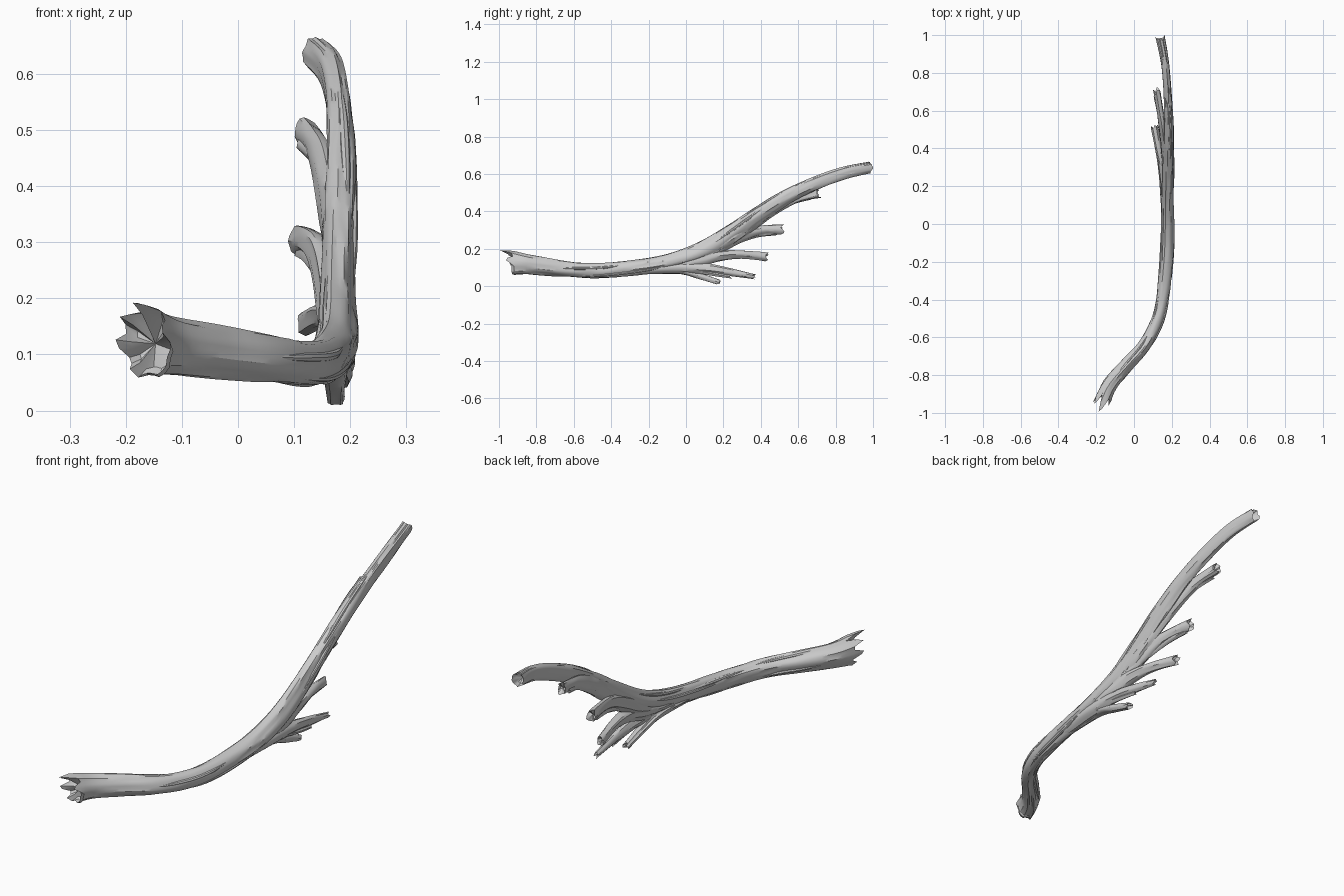
import bpy, bmesh, math, random
from mathutils import Vector, noise

if "Cube" in bpy.data.objects:
    bpy.data.objects.remove(bpy.data.objects["Cube"])

random.seed(4)
UP = Vector((0, 0, 1))


def spline(stations, spacing):
    """Catmull-Rom through (x, y, z, half width, half height) stations."""
    p = [stations[0]] + stations + [stations[-1]]
    out = []
    for i in range(1, len(p) - 2):
        a, b, c, d = p[i - 1:i + 3]
        n = max(2, round((Vector(c[:3]) - Vector(b[:3])).length / spacing))
        for k in range(n):
            t = k / n
            out.append([0.5 * (2 * q + (r - o) * t + (2 * o - 5 * q + 4 * r - s) * t * t
                               + (3 * q - o - 3 * r + s) * t ** 3)
                        for o, q, r, s in zip(a, b, c, d)])
    out.append(list(stations[-1]))
    return out


def frames(path):
    """Centre, tangent, side and up vectors for each path point."""
    res = []
    for i, p in enumerate(path):
        t = Vector(path[min(i + 1, len(path) - 1)][:3]) - Vector(path[max(i - 1, 0)][:3])
        t.normalize()
        side = t.cross(UP).normalized()
        res.append((Vector(p[:3]), t, side, side.cross(t)))
    return res


def spike_offset(deg, spikes, base):
    """Jagged end: triangular teeth (angle, length, half width) around the rim."""
    best = base
    for a, length, width in spikes:
        d = abs((deg - a + 180) % 360 - 180)
        best = max(best, base + (length - base) * (1 - d / width))
    return best


def limb(name, stations, sides=20, spacing=0.025, grain=0.2, seed=0.0,
         start=None, end=None, hollow=0.02):
    """Grained wooden tube with broken, hollowed ends."""
    path = spline(stations, spacing)
    fr = frames(path)
    bm = bmesh.new()
    rings, s = [], 0.0
    for i, (c, t, side, up) in enumerate(fr):
        if i:
            s += (c - fr[i - 1][0]).length
        ring = []
        for k in range(sides):
            a = 2 * math.pi * k / sides
            b = a + s * 0.9 + seed
            n = noise.noise(Vector((math.cos(b) * 1.9, math.sin(b) * 1.9, s * 2.2 + seed * 7)))
            groove = max(0, 1 - abs(n) * 6)
            r = 1 + grain * (n * 0.9 - groove * 0.45 + 0.12)
            co = c + side * math.cos(a) * path[i][3] * r + up * math.sin(a) * path[i][4] * r
            for idx, spec, sgn in ((0, start, -1), (len(fr) - 1, end, 1)):
                if i == idx and spec:
                    co += t * sgn * spike_offset(math.degrees(a), *spec)
            ring.append(bm.verts.new(co))
        rings.append(ring)
    for r0, r1 in zip(rings, rings[1:]):
        for k in range(sides):
            j = (k + 1) % sides
            bm.faces.new((r0[k], r0[j], r1[j], r1[k]))
    for ring, (c, t, _, _), sgn in ((rings[0], fr[0], 1), (rings[-1], fr[-1], -1)):
        inner = [bm.verts.new(c + (v.co - c) * 0.72 + t * sgn * hollow * 0.6) for v in ring]
        mid = bm.verts.new(c + t * sgn * hollow)
        for k in range(sides):
            j = (k + 1) % sides
            bm.faces.new((ring[k], ring[j], inner[j], inner[k]))
            bm.faces.new((inner[k], inner[j], mid))
    bmesh.ops.recalc_face_normals(bm, faces=bm.faces)
    me = bpy.data.meshes.new(name)
    bm.to_mesh(me)
    bm.free()
    me.polygons.foreach_set("use_smooth", [True] * len(me.polygons))
    me.set_sharp_from_angle(angle=math.radians(32))
    ob = bpy.data.objects.new(name, me)
    bpy.context.collection.objects.link(ob)
    return path


def teeth(length):
    """Random small broken rim."""
    return ([(random.uniform(0, 90) + 90 * q, length * random.uniform(0.5, 1), 45)
             for q in range(4)], -length * 0.4)


# main stem, from the splintered butt to the raised tip
main = [(-.165, -.93, .123, .044, .062), (-.125, -.85, .115, .040, .050),
        (-.040, -.75, .103, .035, .045), (.050, -.65, .092, .032, .041),
        (.115, -.53, .085, .033, .040), (.150, -.40, .088, .034, .040),
        (.172, -.20, .110, .035, .040), (.178, -.05, .142, .034, .043),
        (.178, .10, .200, .030, .046), (.180, .25, .293, .028, .043),
        (.182, .40, .393, .028, .042), (.183, .55, .484, .025, .036),
        (.178, .70, .553, .022, .034), (.165, .85, .607, .022, .032),
        (.140, .985, .636, .025, .030)]
butt = ([(80, .085, 32), (135, .055, 25), (185, .05, 28), (20, .03, 30), (235, .01, 25)], -.03)
stem = limb("main_stem", main, sides=26, seed=1.3, start=butt, end=teeth(.015), hollow=.045)

# side branches fanning out beneath the stem
branches = {
    "upper_branch": [(.178, .12, .190, .022, .03), (.176, .25, .268, .024, .035),
                     (.168, .38, .358, .024, .036), (.153, .51, .436, .021, .032),
                     (.136, .61, .476, .018, .025), (.120, .705, .495, .019, .026)],
    "middle_branch": [(.176, -.05, .122, .025, .03), (.174, .10, .172, .029, .036),
                      (.162, .23, .238, .025, .036), (.146, .33, .282, .021, .031),
                      (.126, .42, .301, .018, .026), (.109, .51, .302, .018, .030)],
    "lower_branch": [(.174, -.15, .105, .026, .03), (.178, .05, .132, .029, .034),
                     (.170, .18, .163, .024, .029), (.150, .30, .170, .019, .022),
                     (.122, .43, .156, .016, .023)],
    "long_bottom_branch": [(.168, -.28, .090, .026, .028), (.180, -.08, .100, .030, .030),
                           (.187, .08, .097, .022, .027), (.190, .20, .082, .016, .021),
                           (.187, .36, .052, .010, .012)],
    "short_bottom_branch": [(.165, -.25, .088, .022, .02), (.172, -.04, .085, .025, .020),
                            (.174, .08, .052, .019, .017), (.174, .175, .021, .015, .014)],
}
for i, (name, pts) in enumerate(branches.items()):
    limb(name, pts, sides=18, spacing=.022, grain=.28, seed=2.1 + i * 1.7,
         end=teeth(.018), hollow=.015)

# small snags beside the branch tips
snags = {
    "upper_snag": [(.160, .46, .415, .012, .015), (.135, .58, .455, .011, .013),
                   (.112, .67, .473, .008, .009)],
    "middle_snag": [(.150, .27, .240, .012, .015), (.128, .38, .274, .012, .013),
                    (.112, .48, .284, .010, .012)],
    "bottom_snag": [(.186, .05, .085, .012, .014), (.194, .16, .064, .009, .011),
                    (.192, .24, .050, .006, .008)],
}
for i, (name, pts) in enumerate(snags.items()):
    limb(name, pts, sides=10, grain=.3, seed=9 + i, end=teeth(.012), hollow=.008)

# raised grain strands lying along the stem
fr = frames(stem)
for i in range(12):
    n = len(stem)
    a0 = int(random.uniform(.03, .68) * n)
    a1 = min(n - 3, a0 + int(random.uniform(.14, .26) * n))
    ang, twist = 2 * math.pi * (i + random.random()) / 12, random.uniform(.2, .7)
    pts = []
    for k in range(7):
        f = k / 6
        j = round(a0 + (a1 - a0) * f)
        c, _, side, up = fr[j]
        a = ang + twist * f
        p = c + side * math.cos(a) * stem[j][3] * .88 + up * math.sin(a) * stem[j][4] * .88
        w = .002 + .007 * math.sin(math.pi * f)
        pts.append((*p, w, w))
    limb(f"grain_strand_{i + 1}", pts, sides=8, grain=.1, seed=i, hollow=0)
